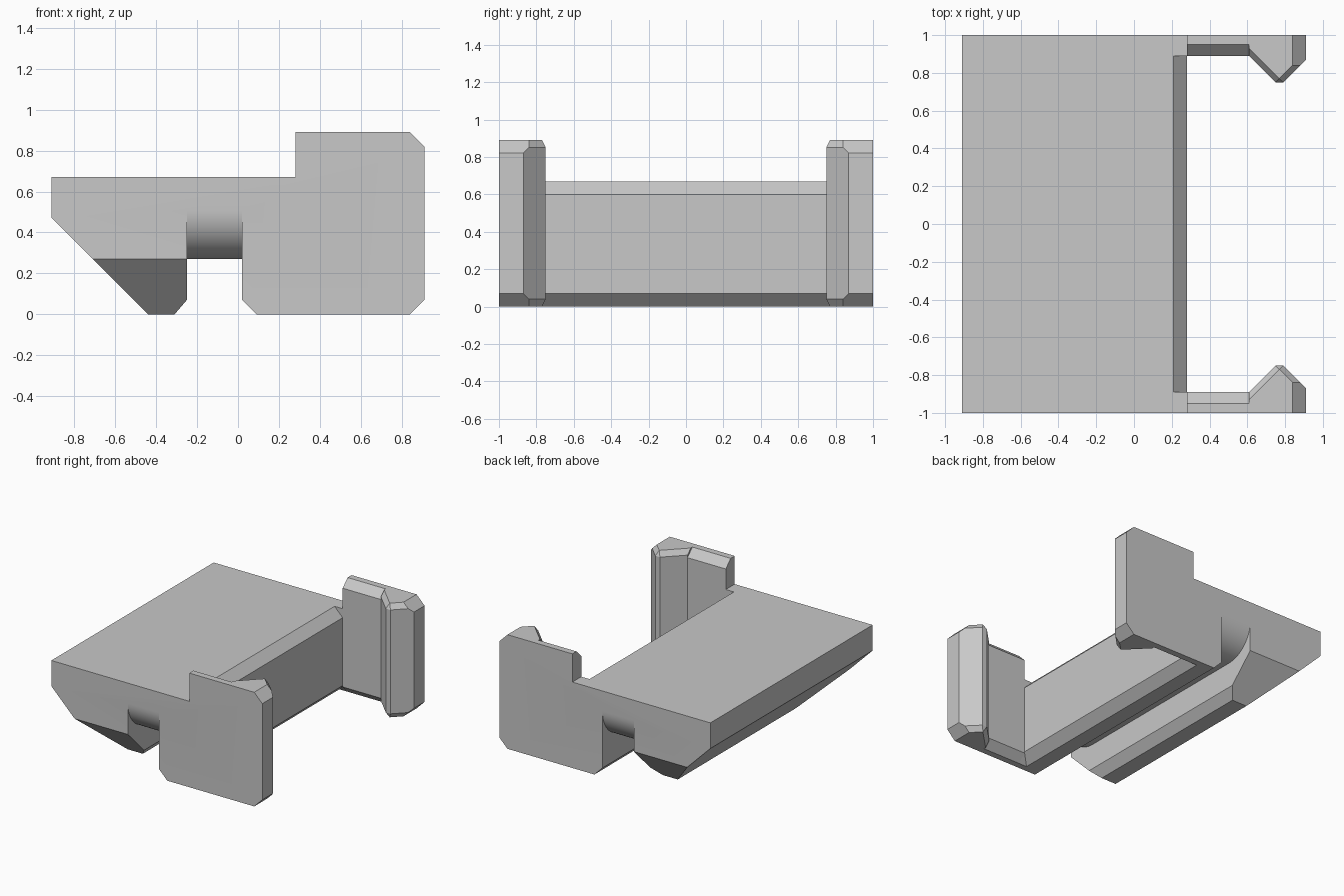
import bpy
import bmesh
from math import cos, sin, pi, radians

cube = bpy.data.objects.get("Cube")
if cube:
    bpy.data.objects.remove(cube, do_unlink=True)

HEIGHT = 0.89   # full height of the arms
DECK = 0.67     # height of the flat deck

grey = bpy.data.materials.new("plain_grey")
grey.use_nodes = True
colour = (0.58, 0.58, 0.58, 1)
grey.diffuse_color = colour
grey.node_tree.nodes["Principled BSDF"].inputs["Base Color"].default_value = colour


def hull(name, points):
    """Convex solid around the given points."""
    bm = bmesh.new()
    for p in points:
        bm.verts.new(p)
    res = bmesh.ops.convex_hull(bm, input=bm.verts)
    loose = {v for v in res["geom_interior"] + res["geom_unused"]
             if isinstance(v, bmesh.types.BMVert)}
    if loose:
        bmesh.ops.delete(bm, geom=list(loose), context="VERTS")
    bmesh.ops.dissolve_limit(bm, angle_limit=radians(1), verts=bm.verts, edges=bm.edges)
    bmesh.ops.recalc_face_normals(bm, faces=bm.faces)
    mesh = bpy.data.meshes.new(name)
    bm.to_mesh(mesh)
    bm.free()
    mesh.materials.append(grey)
    obj = bpy.data.objects.new(name, mesh)
    bpy.context.collection.objects.link(obj)
    return obj


def along_y(profile, y):
    return [(x, s * y, z) for x, z in profile for s in (-1, 1)]


def both_ends(points):
    """Add the copy of each point flipped between top and bottom."""
    return points + [(x, y, HEIGHT - z) for x, y, z in points]


# Deck with the lower lip, whose ends slope inwards
lip = along_y([(-0.91, DECK), (-0.91, 0.47), (-0.71, 0.27), (-0.25, 0.27), (-0.25, DECK)], 1)
lip += along_y([(-0.25, 0.07)], 0.8) + along_y([(-0.44, 0), (-0.31, 0)], 0.73)
body = hull("clip_body", lip)

# Bridge over the groove, rounded at both ends
bridge = []
for x in (-0.4, 0.12):
    for s in (-1, 1):
        bridge.append((x, s, DECK))
        for i in range(17):
            a = pi / 2 * i / 16
            bridge.append((x, s * (0.76 + 0.24 * cos(a)), 0.51 - 0.24 * sin(a)))
parts = [hull("groove_bridge", bridge)]

# Cross beam with bevelled long edges
parts.append(hull("cross_beam", along_y(
    [(0.02, 0.07), (0.09, 0), (0.21, 0), (0.28, 0.07),
     (0.28, 0.60), (0.21, DECK), (0.02, DECK)], 0.95)))

# Arm roots, arms and hooks, mirrored front to back
root = [(0.02, 1, 0.07), (0.09, 1, 0), (0.5, 1, 0), (0.09, 0.95, 0), (0.5, 0.95, 0)]
root += [(x, y, z) for x in (0.02, 0.5) for y, z in ((0.89, 0.07), (0.89, DECK), (1, DECK))]

arm = both_ends([(0.28, 1, HEIGHT), (0.28, 0.95, HEIGHT), (0.28, 0.89, 0.83),
                 (0.84, 1, HEIGHT), (0.84, 0.95, HEIGHT), (0.90, 0.89, 0.83),
                 (0.91, 1, 0.82), (0.91, 0.89, 0.82)])

hook = both_ends([(0.61, 0.89, 0.85), (0.75, 0.75, 0.85), (0.79, 0.75, 0.85),
                  (0.88, 0.84, 0.85), (0.91, 0.87, 0.82), (0.91, 1, 0.82),
                  (0.84, 0.84, HEIGHT), (0.77, 0.77, HEIGHT), (0.61, 0.93, HEIGHT),
                  (0.61, 1, HEIGHT), (0.84, 1, HEIGHT)])

for side, s in (("front", -1), ("back", 1)):
    for name, pts in (("arm_root", root), ("arm", arm), ("hook", hook)):
        parts.append(hull(f"{side}_{name}", [(x, s * y, z) for x, y, z in pts]))

# Fuse everything into one solid
for part in parts:
    mod = body.modifiers.new(part.name, "BOOLEAN")
    mod.operation = "UNION"
    mod.solver = "EXACT"
    mod.object = part
bpy.context.view_layer.update()
fused = bpy.data.meshes.new_from_object(
    body.evaluated_get(bpy.context.evaluated_depsgraph_get()))
body.modifiers.clear()
body.data = fused
for part in parts:
    bpy.data.objects.remove(part, do_unlink=True)

# Merge flat neighbours and keep hard edges sharp
bm = bmesh.new()
bm.from_mesh(fused)
bmesh.ops.remove_doubles(bm, verts=bm.verts, dist=0.0005)
bmesh.ops.dissolve_limit(bm, angle_limit=radians(1), verts=bm.verts, edges=bm.edges)
bm.to_mesh(fused)
bm.free()
bpy.ops.object.select_all(action="DESELECT")
body.select_set(True)
bpy.context.view_layer.objects.active = body
bpy.ops.object.shade_smooth_by_angle(angle=radians(20))
